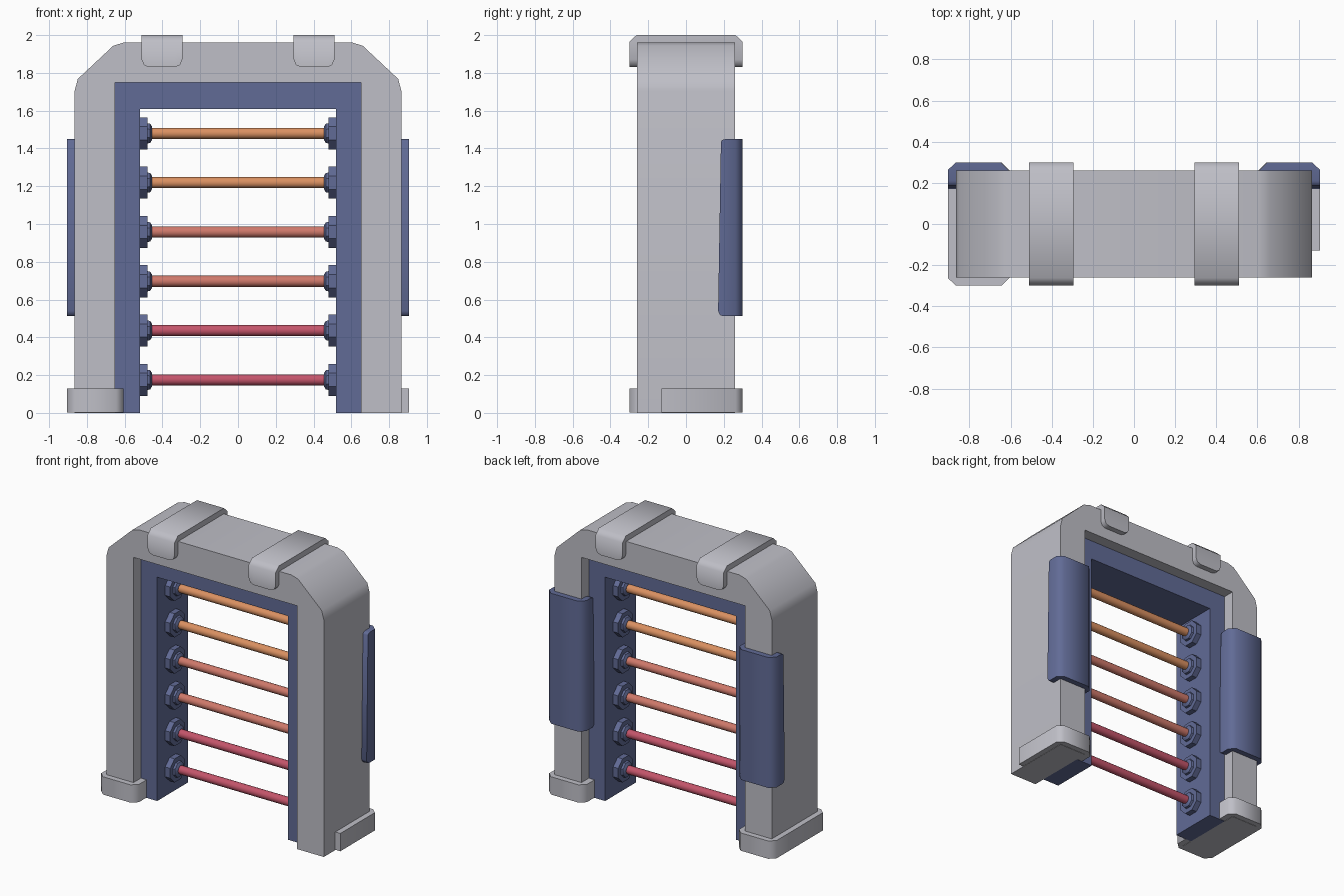
import bpy, bmesh, math

if "Cube" in bpy.data.objects:
    bpy.data.objects.remove(bpy.data.objects["Cube"])


def material(name, rgb):
    m = bpy.data.materials.new(name)
    m.diffuse_color = (*rgb, 1)
    m.use_nodes = True
    m.node_tree.nodes["Principled BSDF"].inputs["Base Color"].default_value = m.diffuse_color
    return m


GREY = material("light_grey", (0.52, 0.52, 0.57))
BLUE = material("slate_blue", (0.12, 0.147, 0.305))
ORANGE = material("orange", (0.70, 0.28, 0.12))
SALMON = material("salmon", (0.62, 0.19, 0.145))
PINK = material("rose_red", (0.55, 0.09, 0.145))


def loft(name, rings, mat, angle=50):
    """Closed solid through matching rings of 3D points."""
    bm = bmesh.new()
    vr = [[bm.verts.new(p) for p in r] for r in rings]
    n = len(rings[0])
    for a, b in zip(vr, vr[1:]):
        for i in range(n):
            j = (i + 1) % n
            bm.faces.new((a[i], a[j], b[j], b[i]))
    bm.faces.new(vr[0][::-1])
    bm.faces.new(vr[-1])
    bmesh.ops.recalc_face_normals(bm, faces=bm.faces)
    me = bpy.data.meshes.new(name)
    bm.to_mesh(me)
    bm.free()
    me.materials.append(mat)
    for p in me.polygons:
        p.use_smooth = True
    me.set_sharp_from_angle(angle=math.radians(angle))
    ob = bpy.data.objects.new(name, me)
    bpy.context.collection.objects.link(ob)
    return ob


def arch(name, half_outer, half_inner, inner_top, depth, mat):
    """Symmetric arch: half outline from outer foot to crown, mirrored."""
    prof = half_outer + [(-x, z) for x, z in reversed(half_outer)]
    prof += [(-half_inner, 0), (-half_inner, inner_top),
             (half_inner, inner_top), (half_inner, 0)]
    return loft(name, [[(x, y, z) for x, z in prof] for y in (-depth, depth)], mat, 40)


def turned(name, stations, sides, mat, z, angle):
    """Solid of revolution along x from (x, radius) stations."""
    ts = [2 * math.pi * (i + 0.5) / sides for i in range(sides)]
    rings = [[(x, r * math.cos(t), z + r * math.sin(t)) for t in ts] for x, r in stations]
    return loft(name, rings, mat, angle)


# Outer frame with chamfered shoulders, and recessed inner lining
arch("outer_frame", [(0.865, 0), (0.865, 1.705), (0.848, 1.768), (0.66, 1.944), (0.607, 1.96)],
     0.65, 1.75, 0.26, GREY)
arch("inner_frame", [(0.65, 0), (0.65, 1.75)], 0.52, 1.61, 0.176, BLUE)

# Rods with stepped eight-sided sockets at both ends
for i, mat in enumerate((PINK, PINK, SALMON, SALMON, ORANGE, ORANGE)):
    z = 0.175 + 0.261 * i
    turned(f"rod_{i}", [(-0.48, 0.03), (0.48, 0.03)], 16, mat, z, 40)
    for side, s in (("left", -1), ("right", 1)):
        turned(f"socket_{side}_{i}",
               [(s * 0.53, 0.092), (s * 0.48, 0.092), (s * 0.48, 0.058),
                (s * 0.465, 0.055), (s * 0.455, 0.038)], 8, BLUE, z, 30)

for side, s in (("left", -1), ("right", 1)):
    # Straps over the top beam, with rounded lower corners
    rings = []
    for x, z0 in ((0.295, 1.87), (0.307, 1.842), (0.333, 1.83),
                  (0.472, 1.83), (0.498, 1.842), (0.51, 1.87)):
        rings.append([(s * x, y, z) for y, z in
                      ((-0.30, z0), (-0.30, 1.965), (-0.262, 2.0),
                       (0.262, 2.0), (0.30, 1.965), (0.30, z0))])
    loft(f"top_strap_{side}", rings, GREY)

    # Rear guards wrapped round the back of each post, slanted front edge
    rings = []
    for z, y0 in ((0.512, 0.195), (0.518, 0.18), (0.54, 0.17),
                  (1.435, 0.185), (1.445, 0.192), (1.45, 0.21)):
        rings.append([(s * x, y, z) for x, y in
                      ((0.61, y0), (0.61, 0.262), (0.65, 0.30),
                       (0.865, 0.30), (0.905, 0.262), (0.905, y0))])
    loft(f"rear_guard_{side}", rings, BLUE)

    # Foot wraps: the left one is complete, the right one leaves the front bare
    front = ([(0.905, -0.262), (0.865, -0.30), (0.645, -0.30), (0.605, -0.262)]
             if s < 0 else [(0.905, -0.13), (0.605, -0.13)])
    plan = front + [(0.605, 0.262), (0.645, 0.30), (0.865, 0.30), (0.905, 0.262)]
    loft(f"foot_wrap_{side}", [[(s * x, y, z) for x, y in plan] for z in (0.002, 0.13)], GREY)
